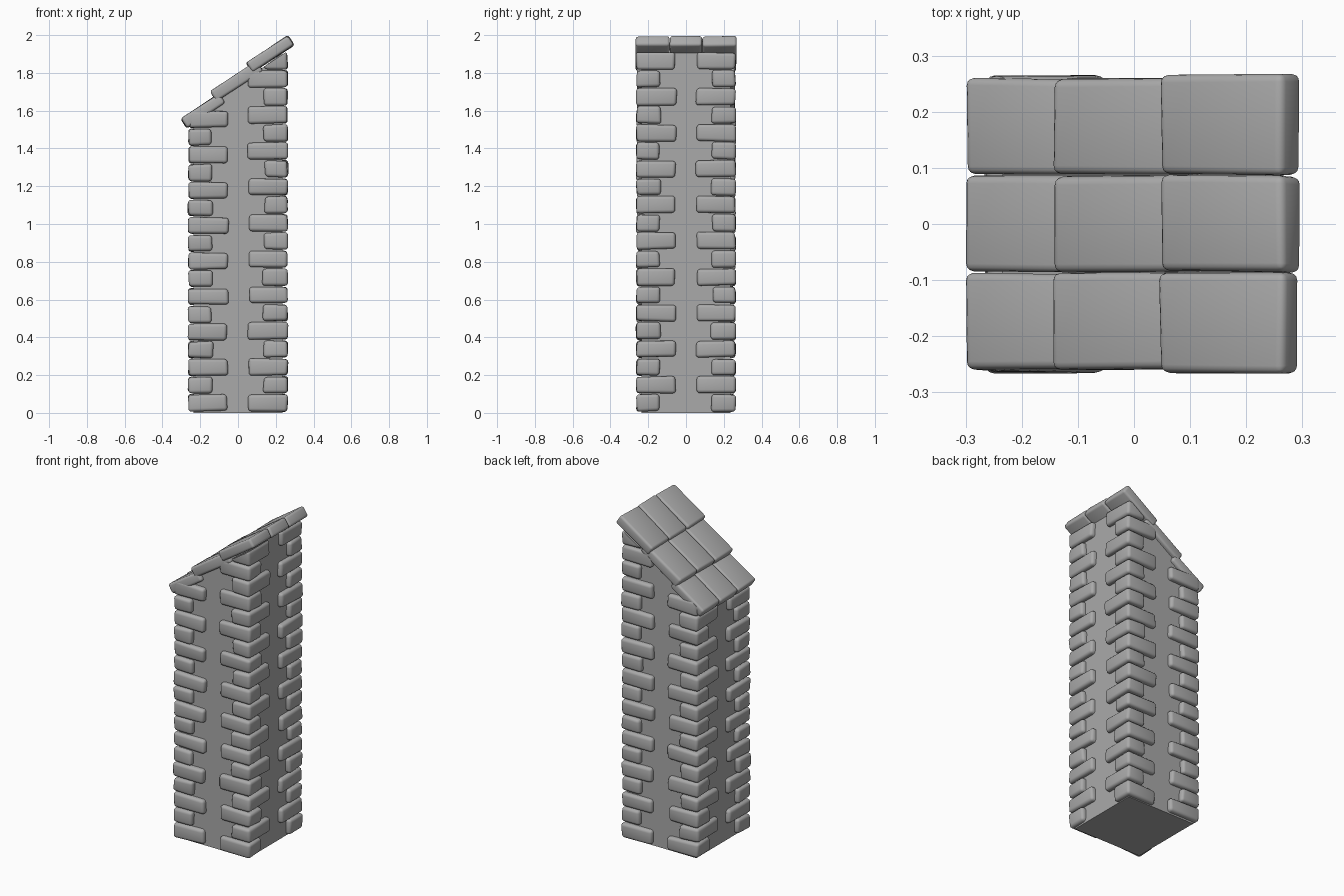
import bpy
import bmesh
import math
import random
from mathutils import Matrix, Vector

random.seed(4)
if "Cube" in bpy.data.objects:
    bpy.data.objects.remove(bpy.data.objects["Cube"], do_unlink=True)

GREY = (0.4, 0.4, 0.4, 1)
stone = bpy.data.materials.new("grey stone")
stone.use_nodes = True
stone.diffuse_color = GREY
stone.node_tree.nodes["Principled BSDF"].inputs["Base Color"].default_value = GREY


def finish(bm, name, smooth=True):
    bmesh.ops.recalc_face_normals(bm, faces=bm.faces)
    mesh = bpy.data.meshes.new(name)
    bm.to_mesh(mesh)
    bm.free()
    mesh.materials.append(stone)
    obj = bpy.data.objects.new(name, mesh)
    bpy.context.collection.objects.link(obj)
    if smooth:
        bpy.ops.object.select_all(action='DESELECT')
        obj.select_set(True)
        bpy.context.view_layer.objects.active = obj
        bpy.ops.object.shade_smooth_by_angle(angle=math.radians(40))


def add_block(bm, size, matrix, wobble, bevel):
    """Worn stone block: a box with uneven corners and rounded edges."""
    block = bmesh.new()
    bmesh.ops.create_cube(block, size=1)
    for v in block.verts:
        v.co = Vector([c * s - math.copysign(random.uniform(0, wobble), c)
                       for c, s in zip(v.co, size)])
    bmesh.ops.bevel(block, geom=block.edges[:], offset=bevel, segments=3,
                    profile=0.5, affect='EDGES', clamp_overlap=True)
    block.transform(matrix)
    mesh = bpy.data.meshes.new("temporary")
    block.to_mesh(mesh)
    block.free()
    bm.from_mesh(mesh)
    bpy.data.meshes.remove(mesh)


# Wall core with a sloping top
HALF = 0.235
bm = bmesh.new()
profile = [(-HALF, 0), (HALF, 0), (HALF, 1.905), (-HALF, 1.555)]
face = bm.faces.new([bm.verts.new((x, -HALF, z)) for x, z in profile])
ext = bmesh.ops.extrude_face_region(bm, geom=[face])
bmesh.ops.translate(bm, vec=(0, 2 * HALF, 0),
                    verts=[g for g in ext["geom"] if isinstance(g, bmesh.types.BMVert)])
finish(bm, "wall_core", smooth=False)

# Corner bricks, alternating long and short, trimmed beneath the roof
OUTER, LONG, SHORT = 0.267, 0.217, 0.135
PITCH_ANGLE = math.radians(33.5)
along = Vector((math.cos(PITCH_ANGLE), 0, math.sin(PITCH_ANGLE)))
normal = Vector((-math.sin(PITCH_ANGLE), 0, math.cos(PITCH_ANGLE)))
for sx, side, rows, pitch in ((-1, "right", 17, 0.0938), (1, "left", 20, 0.0953)):
    for sy, end in ((-1, "front"), (1, "back")):
        bm = bmesh.new()
        for i in range(rows):
            lx, ly = (LONG, SHORT) if i % 2 == 0 else (SHORT, LONG)
            lx += random.uniform(-0.006, 0.006)
            ly += random.uniform(-0.006, 0.006)
            place = Matrix.Translation((sx * (OUTER - lx / 2), sy * (OUTER - ly / 2),
                                        0.053 + pitch * i))
            add_block(bm, (lx, ly, pitch + 0.002), place, 0.009, 0.017)
        bmesh.ops.bisect_plane(bm, geom=bm.verts[:] + bm.edges[:] + bm.faces[:],
                               plane_co=(0, 0, 1.742), plane_no=normal, clear_outer=True)
        bmesh.ops.holes_fill(bm, edges=[e for e in bm.edges if e.is_boundary])
        finish(bm, f"{end}_{side}_corner_bricks")

# Roof slabs: three overlapping courses of three
courses = [("lower", Vector((-0.308, 0, 1.557)), 0.25, 0.066, 0.26),
           ("middle", Vector((-0.152, 0, 1.702)), 0.30, 0.07, 0.26),
           ("upper", Vector((0.038, 0, 1.853)), 0.272, 0.068, 0.266)]
turn = Matrix.Rotation(-PITCH_ANGLE, 4, 'Y')
for name, corner, length, thick, half in courses:
    bm = bmesh.new()
    seams = [-half, -0.087, 0.087, half]
    for y0, y1 in zip(seams, seams[1:]):
        middle = corner + along * (length / 2) - normal * (thick / 2)
        middle.y = (y0 + y1) / 2
        add_block(bm, (length, y1 - y0 + 0.004, thick),
                  Matrix.Translation(middle) @ turn, 0.006, 0.014)
    finish(bm, f"{name}_roof_slabs")
